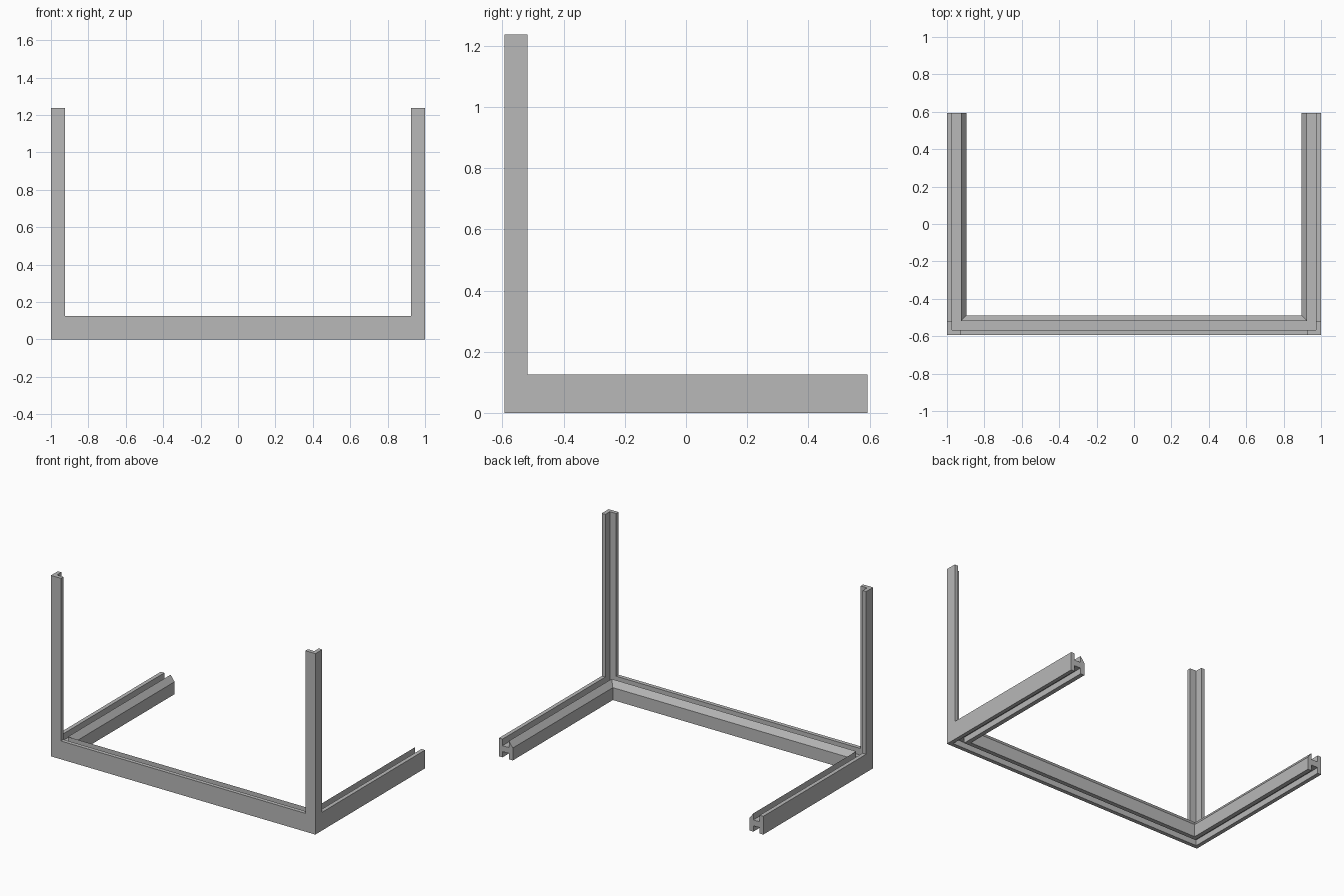
import bpy
import bmesh

cube = bpy.data.objects.get("Cube")
if cube:
    bpy.data.objects.remove(cube, do_unlink=True)

HALF_W, HALF_D = 1.0, 0.593      # outer footprint
RAIL_H, TOP = 0.125, 1.237       # rail height, post top
WALL, ARM, RAIL_W = 0.027, 0.075, 0.105

grey = bpy.data.materials.new("mid_grey")
grey.use_nodes = True
colour = (0.48, 0.48, 0.48, 1)
grey.diffuse_color = colour
grey.node_tree.nodes["Principled BSDF"].inputs["Base Color"].default_value = colour


def sweep(name, rings):
    """Skin matching closed rings of points and cap both ends."""
    bm = bmesh.new()
    loops = [[bm.verts.new(p) for p in ring] for ring in rings]
    for a, b in zip(loops, loops[1:]):
        for i in range(len(a)):
            j = (i + 1) % len(a)
            bm.faces.new((a[i], a[j], b[j], b[i]))
    bm.faces.new(loops[0])
    bm.faces.new(loops[-1])
    bmesh.ops.recalc_face_normals(bm, faces=bm.faces)
    mesh = bpy.data.meshes.new(name)
    bm.to_mesh(mesh)
    bm.free()
    mesh.materials.append(grey)
    obj = bpy.data.objects.new(name, mesh)
    bpy.context.collection.objects.link(obj)
    return obj


# Rail section: inset from the outer face, height; slots above and below
section = [
    (0, 0), (WALL, 0), (WALL, 0.04), (ARM, 0.04), (ARM, 0), (RAIL_W, 0),
    (RAIL_W, 0.085), (ARM, RAIL_H), (ARM, 0.08), (WALL, 0.08),
    (WALL, RAIL_H), (0, RAIL_H),
]

# U-shaped base with mitred front corners
stations = [(-1, False), (-1, True), (1, True), (1, False)]
sweep("base_rail", [
    [(side * (HALF_W - d), -HALF_D + d if corner else HALF_D, z) for d, z in section]
    for side, corner in stations
])

# Angle posts standing on the outer wall at the front corners
angle = [(0, 0), (ARM, 0), (ARM, WALL), (WALL, WALL), (WALL, ARM), (0, ARM)]
for name, side in (("left_post", 1), ("right_post", -1)):
    sweep(name, [
        [(side * (HALF_W - u), -HALF_D + v, z) for u, v in angle]
        for z in (RAIL_H, TOP)
    ])
